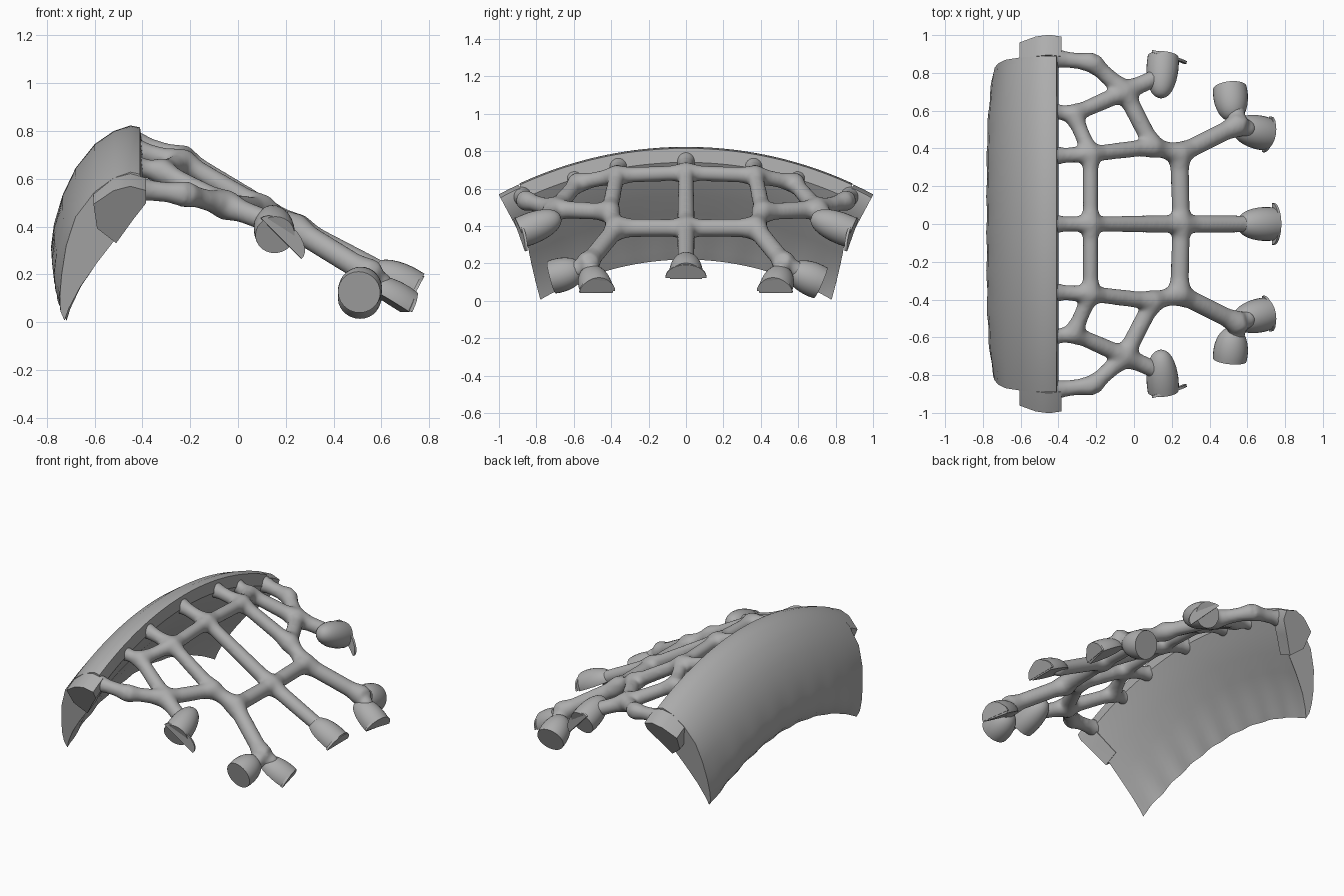
import bpy, bmesh, math
from mathutils import Vector, Matrix

cube = bpy.data.objects.get("Cube")
if cube:
    bpy.data.objects.remove(cube)

GREY = (0.42, 0.42, 0.42, 1)
grey = bpy.data.materials.new("plain grey")
grey.diffuse_color = GREY
grey.use_nodes = True
grey.node_tree.nodes["Principled BSDF"].inputs["Base Color"].default_value = GREY


def finish(bm, name, angle=35):
    bmesh.ops.recalc_face_normals(bm, faces=bm.faces)
    mesh = bpy.data.meshes.new(name)
    bm.to_mesh(mesh)
    bm.free()
    mesh.materials.append(grey)
    mesh.shade_smooth()
    mesh.set_sharp_from_angle(angle=math.radians(angle))
    obj = bpy.data.objects.new(name, mesh)
    bpy.context.collection.objects.link(obj)
    return obj


def aim(start, direction):
    return Matrix.Translation(start) @ direction.to_track_quat('Z', 'Y').to_matrix().to_4x4()


# Shell: a crescent section swept round a low axis running along x
AXIS_Z = -1.3


def sweep(name, profile, start, end, steps):
    bm = bmesh.new()
    rings = []
    for i in range(steps + 1):
        t = i / steps
        ring = []
        for x, z in profile:
            r = z - AXIS_Z
            a = math.radians(start(r) + (end(r) - start(r)) * t)
            # The bulge fades towards the ends and the lower edge ripples slightly
            taper = -0.45 * min(0, x + 0.7) * abs(2 * t - 1) ** 4
            wave = 0.02 * math.sin(a * 50) * max(0, 0.45 - z)
            ring.append(bm.verts.new((x + taper + wave, r * math.sin(a), AXIS_Z + r * math.cos(a))))
        rings.append(ring)
    n = len(profile)
    for a, b in zip(rings, rings[1:]):
        for j in range(n):
            k = (j + 1) % n
            bm.faces.new((a[j], a[k], b[k], b[j]))
    bm.faces.new(rings[0])
    bm.faces.new(rings[-1])
    return finish(bm, name)


outer = [(-0.41, 0.815), (-0.45, 0.823), (-0.52, 0.80), (-0.60, 0.745), (-0.68, 0.645),
         (-0.735, 0.53), (-0.77, 0.41), (-0.78, 0.32), (-0.772, 0.26), (-0.74, 0.22)]
inner = [(-0.71, 0.27), (-0.66, 0.36), (-0.59, 0.46), (-0.51, 0.56), (-0.44, 0.67), (-0.40, 0.74)]


def lower_end(r):
    return 30.5 - (r - 1.55) * 10


sweep("shell", outer + inner, lambda r: -lower_end(r), lower_end, 48)

# Square tabs that carry the upper part of the shell further round at each end
tab = [(-0.385, 0.80), (-0.45, 0.82), (-0.52, 0.80), (-0.605, 0.735),
       (-0.59, 0.62), (-0.51, 0.55), (-0.44, 0.66), (-0.385, 0.74)]
for side, word in ((1, "back"), (-1, "front")):
    sweep("shell_tab_" + word, tab, lambda r: side * 25, lambda r: side * 28.2, 4)

# Lattice joints: x, y, z and bar radius, for one half of the frame
joints = {
    "root_mid": (-0.445, 0, 0.752, 0.042), "upper_mid": (-0.23, 0, 0.685, 0.042),
    "lower_mid": (0.25, 0, 0.39, 0.048), "tip_mid": (0.60, 0, 0.21, 0.045),
    "root_in": (-0.445, 0.36, 0.72, 0.042), "upper_in": (-0.23, 0.37, 0.67, 0.042),
    "branch": (0.10, 0.41, 0.475, 0.046), "lower_in": (0.24, 0.37, 0.39, 0.05),
    "fork": (0.55, 0.525, 0.2, 0.05), "side_tip": (0.54, 0.60, 0.16, 0.045),
    "tip_in": (0.60, 0.505, 0.16, 0.045),
    "root_out": (-0.445, 0.60, 0.655, 0.04), "upper_out": (-0.32, 0.58, 0.63, 0.042),
    "elbow": (-0.05, 0.70, 0.49, 0.048), "tip_out": (0.13, 0.78, 0.42, 0.046),
    "corner": (-0.22, 0.855, 0.535, 0.042), "root_end": (-0.445, 0.88, 0.56, 0.045),
}
# Each run is a chain of joints linked by bars
runs = [
    ("root_mid", "upper_mid", "lower_mid", "tip_mid"),
    ("root_in", "upper_in", "branch", "lower_in", "fork", "tip_in"),
    ("upper_mid", "upper_in", "upper_out", "elbow", "tip_out"),
    ("lower_mid", "lower_in"),
    ("root_out", "upper_out"),
    ("branch", "elbow", "corner", "root_end"),
    ("fork", "side_tip"),
]

bm = bmesh.new()
for side in (1, -1):
    flip = Vector((1, side, 1))
    for x, y, z, r in joints.values():
        bmesh.ops.create_uvsphere(bm, u_segments=16, v_segments=10, radius=r * 1.08,
                                  matrix=Matrix.Translation(Vector((x, y, z)) * flip))
    for first, second in (pair for run in runs for pair in zip(run, run[1:])):
        ja, jb = joints[first], joints[second]
        a, b = Vector(ja[:3]) * flip, Vector(jb[:3]) * flip
        d = b - a
        bmesh.ops.create_cone(bm, cap_ends=True, segments=16, radius1=ja[3], radius2=jb[3],
                              depth=d.length, matrix=aim((a + b) / 2, d))
        # Flared ends blend the bars into the joints, but not into the cups
        for joint, end, way, r in ((first, a, d, ja[3]), (second, b, -d, jb[3])):
            if "tip" not in joint:
                flare = min(0.1, d.length / 2)
                bmesh.ops.create_cone(bm, cap_ends=True, segments=16, radius1=r * 1.35,
                                      radius2=r * 0.9, depth=flare,
                                      matrix=aim(end + way.normalized() * flare / 2, way))
lattice = finish(bm, "lattice_frame", 180)
remesh = lattice.modifiers.new("fuse", 'REMESH')
remesh.mode = 'VOXEL'
remesh.voxel_size = 0.011
remesh.use_smooth_shade = True
smooth = lattice.modifiers.new("soften", 'SMOOTH')
smooth.factor = 0.5
smooth.iterations = 12


# Cups: rounded domes with a flat end, some also cut flat underneath
def cup(name, apex, base, radius, half=False):
    apex, base = Vector(apex), Vector(base)
    d = base - apex
    bm = bmesh.new()
    segs, rows, sweep_angle = 28, 10, 1.85
    top = bm.verts.new((0, 0, 0))
    last = None
    for i in range(1, rows + 1):
        a = i / rows * sweep_angle
        r = radius * math.sin(a) ** 0.85
        z = d.length * (1 - math.cos(a)) / (1 - math.cos(sweep_angle))
        ring = [bm.verts.new((r * math.cos(q * math.tau / segs),
                              r * math.sin(q * math.tau / segs), z)) for q in range(segs)]
        for q in range(segs):
            k = (q + 1) % segs
            bm.faces.new((last[q], last[k], ring[k], ring[q]) if last else (top, ring[k], ring[q]))
        last = ring
    bm.faces.new(last)
    bm.transform(aim(apex, d))
    if half:
        under = d.cross(Vector((0, 0, 1))).cross(d) * -1
        cut = bmesh.ops.bisect_plane(bm, geom=bm.verts[:] + bm.edges[:] + bm.faces[:],
                                     plane_co=base + under.normalized() * 0.01,
                                     plane_no=under, clear_outer=True)
        edges = [g for g in cut["geom_cut"] if isinstance(g, bmesh.types.BMEdge)]
        bmesh.ops.contextual_create(bm, geom=edges)
    return finish(bm, name)


# Lips: thin half discs on the cup ends, wider than the cups along the straight edge
def lip(name, centre, across, up):
    across, up = Vector(across), Vector(up)
    n = across.cross(up).normalized()
    bm = bmesh.new()
    arc = [across * math.cos(i * math.pi / 14) + up * math.sin(i * math.pi / 14)
           for i in range(15)]
    layers = [[bm.verts.new(Vector(centre) + p + n * s) for p in arc] for s in (-0.007, 0.007)]
    for layer in layers:
        bm.faces.new(layer)
    for i in range(15):
        k = (i + 1) % 15
        bm.faces.new((layers[0][i], layers[0][k], layers[1][k], layers[1][i]))
    return finish(bm, name)


cup("middle_cup", (0.55, 0, 0.225), (0.74, 0, 0.125), 0.09, True)
lip("middle_lip", (0.737, 0, 0.125), (0, 0.11, 0), (0.037, 0, 0.07))
for s, word, drop in ((1, "back", 0.095), (-1, "front", 0.125)):
    cup(word + "_inner_cup", (0.53, s * 0.515, 0.16), (0.705, s * 0.475, 0.05), 0.09, True)
    lip(word + "_inner_lip", (0.703, s * 0.475, 0.05), (0.02, s * 0.095, -0.005), (0.037, 0, 0.07))
    cup(word + "_side_cup", (0.525, s * 0.55, 0.17), (0.507, s * 0.72, drop), 0.092)
    cup(word + "_outer_cup", (0.14, s * 0.67, 0.45), (0.155, s * 0.885, 0.365), 0.085)
    lip(word + "_outer_lip", (0.18, s * 0.885, 0.35), (0.085, s * -0.03, -0.085), (0.05, s * -0.01, 0.045))
